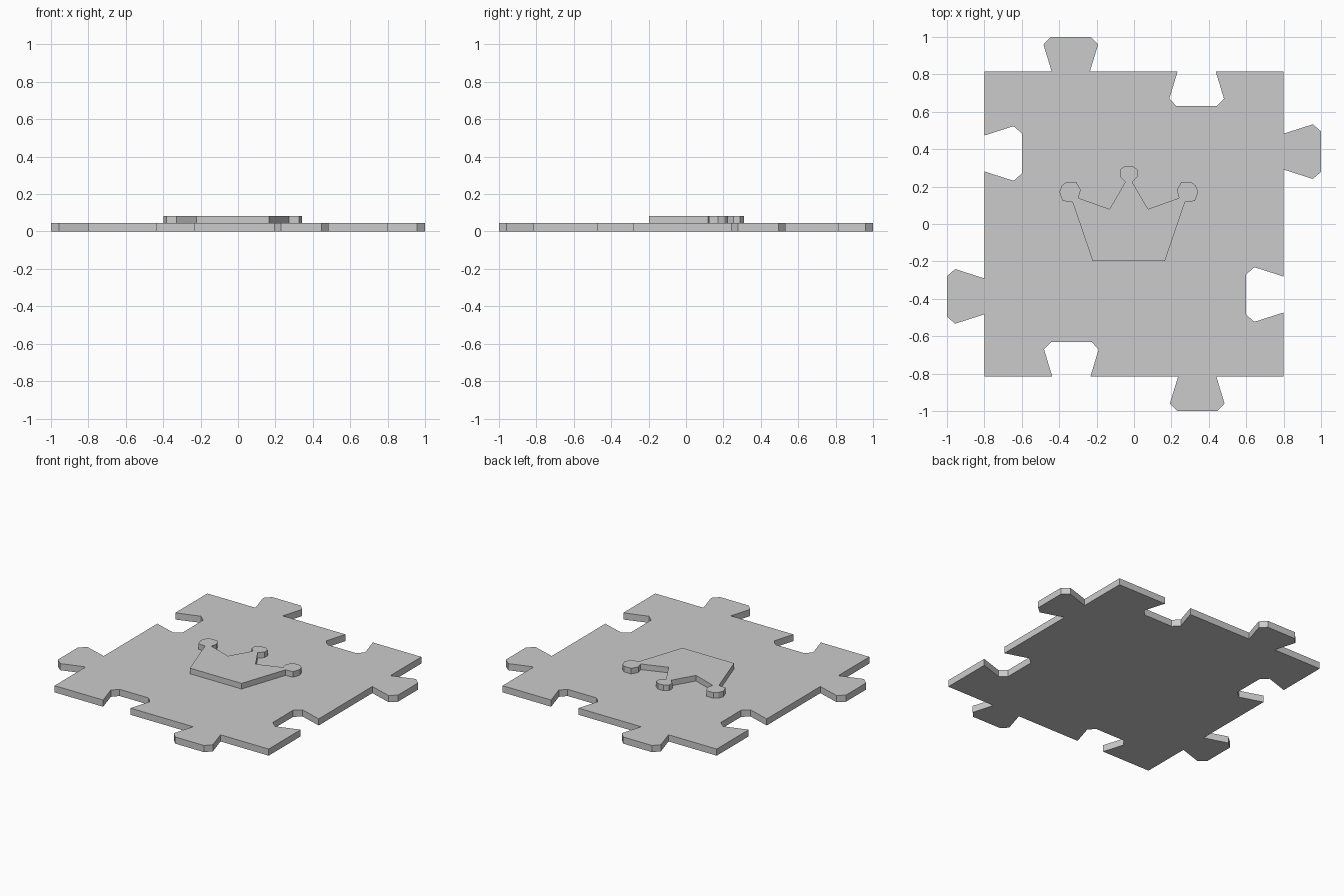
import bpy, bmesh

if "Cube" in bpy.data.objects:
    bpy.data.objects.remove(bpy.data.objects["Cube"])


def prism(name, outline, z0, z1):
    """Extrude a flat outline between two heights."""
    bm = bmesh.new()
    face = bm.faces.new([bm.verts.new((x, y, z0)) for x, y in outline])
    ext = bmesh.ops.extrude_face_region(bm, geom=[face], use_keep_orig=True)
    tops = [v for v in ext["geom"] if isinstance(v, bmesh.types.BMVert)]
    bmesh.ops.translate(bm, verts=tops, vec=(0, 0, z1 - z0))
    bmesh.ops.recalc_face_normals(bm, faces=bm.faces)
    mesh = bpy.data.meshes.new(name)
    bm.to_mesh(mesh)
    bm.free()
    obj = bpy.data.objects.new(name, mesh)
    bpy.context.collection.objects.link(obj)
    return obj


def knob(centre, depth, neck):
    """Flared tab (depth > 0) or socket (depth < 0) as (along, outward) points."""
    near = depth * 0.78
    half = [(-neck, 0), (-0.146, near), (-0.108, depth)]
    pts = half + [(-a, d) for a, d in reversed(half)]
    return [(centre + a, d) for a, d in pts]


# Puzzle plate: back and right edges, then the same turned half way round
W, H = 0.80, 0.815
back = knob(-0.338, 0.185, 0.102) + knob(0.335, -0.185, 0.102)
right = knob(-0.387, 0.20, 0.096) + knob(0.377, -0.20, 0.096)
half = [(-W, H)] + [(a, H + d) for a, d in back]
half += [(W, H)] + [(W + d, -a) for a, d in right]
prism("puzzle_plate", half + [(-x, -y) for x, y in half], 0, 0.045)

# Raised crown emblem: left half of the outline mirrored about its axis
AXIS = -0.028
crown = [(-0.193, -0.198), (-0.301, 0.118), (-0.354, 0.123), (-0.371, 0.171),
         (-0.358, 0.206), (-0.307, 0.224), (-0.257, 0.224), (-0.230, 0.187),
         (-0.240, 0.139), (-0.103, 0.080), (-0.018, 0.225), (-0.048, 0.255),
         (-0.048, 0.290), (-0.020, 0.310)]
crown[5], crown[6] = (-0.333, 0.224), (-0.281, 0.224)
crown[7], crown[8] = (-0.257, 0.182), (-0.269, 0.139)
prism("crown_emblem", [(AXIS + x, y) for x, y in crown]
      + [(AXIS - x, y) for x, y in reversed(crown)], 0.045, 0.083)
